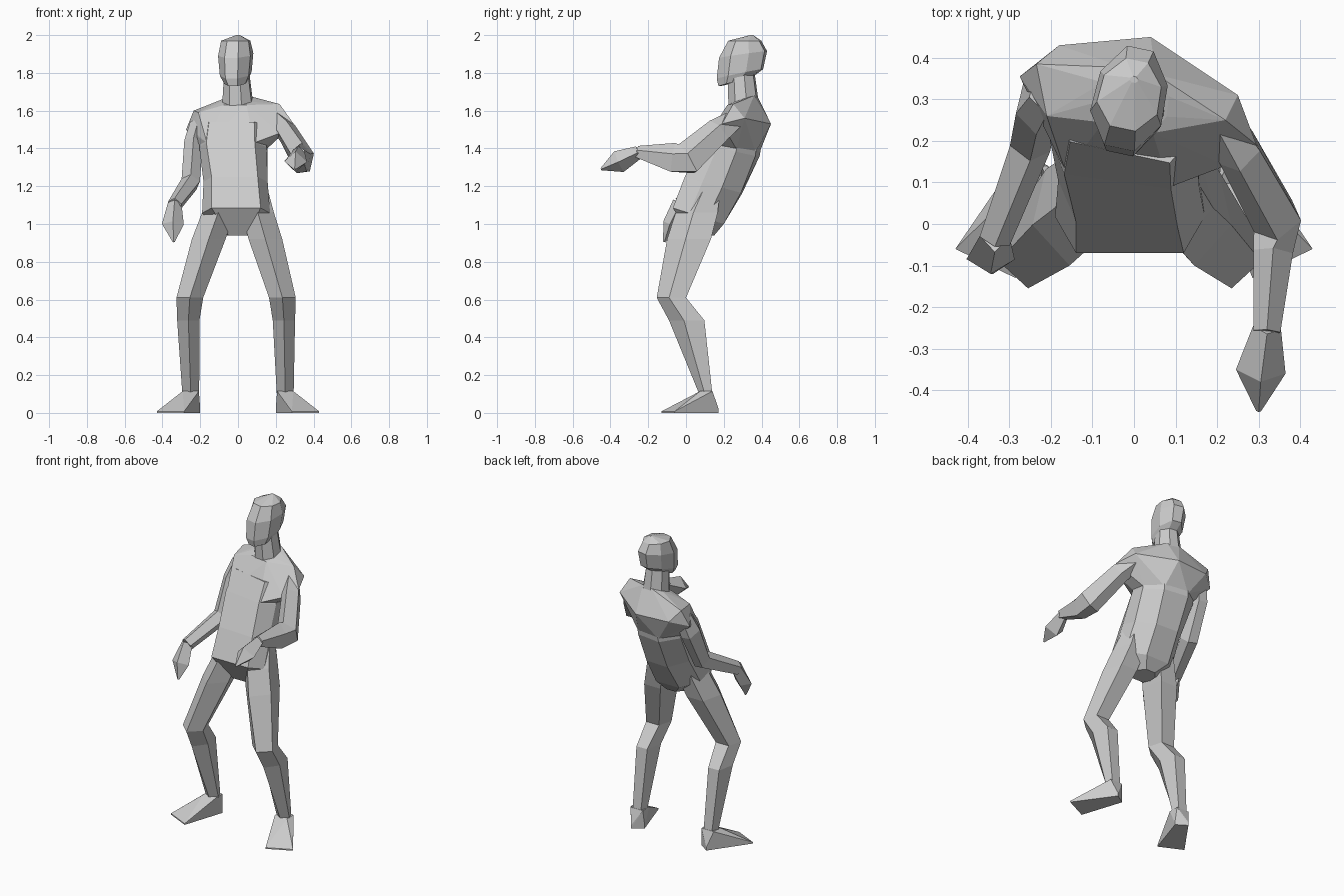
import bpy, bmesh
from math import sin, cos, pi, radians
from mathutils import Vector, Matrix

if "Cube" in bpy.data.objects:
    bpy.data.objects.remove(bpy.data.objects["Cube"])

grey = bpy.data.materials.new("plain_grey")
grey.use_nodes = True
grey.diffuse_color = (0.6, 0.6, 0.6, 1)
grey.node_tree.nodes["Principled BSDF"].inputs["Base Color"].default_value = grey.diffuse_color


def finish(name, bm):
    """Turn a bmesh into a flat-shaded grey object."""
    bmesh.ops.recalc_face_normals(bm, faces=bm.faces)
    mesh = bpy.data.meshes.new(name)
    bm.to_mesh(mesh)
    bm.free()
    mesh.materials.append(grey)
    obj = bpy.data.objects.new(name, mesh)
    bpy.context.collection.objects.link(obj)
    return obj


def loft(name, rings):
    """Skin a list of point rings and cap both ends."""
    bm = bmesh.new()
    loops = [[bm.verts.new(p) for p in ring] for ring in rings]
    for low, high in zip(loops, loops[1:]):
        for i in range(len(low)):
            j = (i + 1) % len(low)
            bm.faces.new((low[i], low[j], high[j], high[i]))
    bm.faces.new(loops[0])
    bm.faces.new(loops[-1])
    return finish(name, bm)


def hull(name, points):
    """Faceted solid wrapped around a few corner points."""
    bm = bmesh.new()
    for p in points:
        bm.verts.new(p)
    result = bmesh.ops.convex_hull(bm, input=bm.verts)
    inside = [v for v in result["geom_interior"] if isinstance(v, bmesh.types.BMVert)]
    bmesh.ops.delete(bm, geom=inside, context="VERTS")
    return finish(name, bm)


def body_ring(shape, cx, half, front, back, yaw=0):
    """Tilted cross-section running from a front (y, z) to a back (y, z) point."""
    front, back = Vector((0, *front)), Vector((0, *back))
    mid, reach = (front + back) / 2, (back - front) / 2
    turn = Matrix.Rotation(radians(yaw), 3, "Z")
    centre = mid + Vector((cx, 0, 0))
    return [centre + turn @ (Vector((u * half, 0, 0)) + reach * v) for u, v in shape]


def mirrored(half_shape):
    return half_shape + [(-u, v) for u, v in reversed(half_shape)]


def limb(name, path, sides=5, start=0.0):
    """Faceted tube along (point, width, depth) stations, square to its path."""
    points = [Vector(p) for p, w, d in path]
    rings = []
    for i, (p, w, d) in enumerate(path):
        along = points[min(i + 1, len(points) - 1)] - points[max(i - 1, 0)]
        along.normalize()
        side = Vector((1, 0, 0))
        side = (side - along * side.dot(along)).normalized()
        other = along.cross(side)
        angles = [start + 2 * pi * k / sides for k in range(sides)]
        rings.append([points[i] + side * w * cos(a) + other * d * sin(a) for a in angles])
    return loft(name, rings)


# Torso: flat belly panel and tapered back, up to the ribs
trunk = mirrored([(0.72, -1), (1, -0.35), (0.95, 0.35), (0.45, 1)])
loft("torso", [body_ring(trunk, *r) for r in (
    (0, 0.07, (0.02, 0.94), (0.15, 0.94)),
    (-0.01, 0.18, (-0.07, 1.085), (0.2, 1.0)),
    (-0.01, 0.17, (0.0, 1.25), (0.295, 1.165), -3),
    (-0.02, 0.18, (0.1, 1.43), (0.38, 1.36), -8),
    (-0.01, 0.17, (0.17, 1.54), (0.4, 1.5), -12),
)])

# Chest and shoulders: one faceted block from the ribs to the neck
ribs = body_ring(trunk, -0.02, 0.175, (0.105, 1.43), (0.38, 1.38), -8)
collar = body_ring(trunk, 0, 0.085, (0.23, 1.63), (0.37, 1.68), -12)
left_tip = [(0.22, 0.25, 1.635), (0.25, 0.31, 1.56), (0.295, 0.19, 1.53), (0.22, 0.14, 1.48)]
right_tip = [(-0.235, 0.385, 1.6), (-0.18, 0.43, 1.53), (-0.275, 0.355, 1.5),
             (-0.225, 0.25, 1.48), (-0.21, 0.26, 1.59)]
spine = [(0.04, 0.45, 1.53)]
hull("chest_and_shoulders", ribs + collar + left_tip + right_tip + spine)

# Neck and head, turned slightly to the right
skull = mirrored([(0.4, -1), (0.95, -0.4), (0.9, 0.4), (0.35, 1)])
loft("neck", [body_ring(skull, *r) for r in (
    (0, 0.085, (0.23, 1.6), (0.38, 1.65), -10),
    (-0.005, 0.07, (0.225, 1.76), (0.36, 1.8), -10),
)])
loft("head", [body_ring(skull, *r) for r in (
    (-0.01, 0.06, (0.175, 1.73), (0.34, 1.77), -12),
    (-0.01, 0.082, (0.167, 1.77), (0.405, 1.82), -12),
    (-0.01, 0.092, (0.18, 1.88), (0.425, 1.915), -12),
    (-0.01, 0.078, (0.228, 1.97), (0.395, 1.97), -12),
    (0, 0.01, (0.34, 2.0), (0.355, 2.0), -12),
)])

# Right arm hangs with a bent elbow
limb("right_arm", [
    ((-0.21, 0.32, 1.53), 0.045, 0.06),
    ((-0.235, 0.285, 1.43), 0.052, 0.075),
    ((-0.25, 0.195, 1.22), 0.052, 0.06),
    ((-0.335, -0.035, 1.1), 0.04, 0.042),
], start=pi / 2)
limb("right_hand", [
    ((-0.335, -0.03, 1.11), 0.036, 0.042),
    ((-0.345, -0.085, 1.0), 0.058, 0.038),
    ((-0.34, -0.115, 0.905), 0.006, 0.006),
], sides=4)

# Left arm reaches forward
limb("left_arm", [
    ((0.2, 0.26, 1.55), 0.045, 0.055),
    ((0.255, 0.175, 1.49), 0.055, 0.075),
    ((0.345, 0.01, 1.34), 0.062, 0.095),
    ((0.335, -0.07, 1.345), 0.05, 0.085),
    ((0.32, -0.26, 1.38), 0.034, 0.034),
], start=pi / 2)
limb("left_hand", [
    ((0.32, -0.25, 1.38), 0.034, 0.034),
    ((0.305, -0.355, 1.33), 0.06, 0.06),
    ((0.3, -0.45, 1.29), 0.006, 0.006),
], sides=4)

# Legs and splayed feet; the right knee sits slightly wider
for side, s, wide in (("left", 1, 0), ("right", -1, 0.02)):
    stations = [
        (0.085, 0.12, 1.2, 0.07, 0.08),
        (0.105, 0.07, 1.06, 0.088, 0.125),
        (0.145 + wide / 2, 0.03, 0.92, 0.092, 0.13),
        (0.235 + wide, -0.068, 0.61, 0.073, 0.087),
        (0.243 + wide, 0.015, 0.49, 0.061, 0.105),
        (0.25, 0.109, 0.1, 0.046, 0.039),
    ]
    leg = [[(s * (x + w * cos(a)), y + d * sin(a), z)
            for a in (-pi / 2, -0.25, 0.9, pi - 0.9, pi + 0.25)]
           for x, y, z, w, d in stations]
    loft(side + "_leg", leg)

    heel = [(0.2, 0.13), (0.265, 0.173)]
    toes = [(0.43, -0.06), (0.285, -0.13)]
    outline = [(x, y, z) for x, y in heel for z in (0, 0.02)]
    outline += [(x, y, z) for x, y in toes for z in (0, 0.008)]
    outline += [(x, y, 0.115) for x in (0.207, 0.293) for y in (0.075, 0.14)]
    hull(side + "_foot", [(s * x, y, z) for x, y, z in outline])
